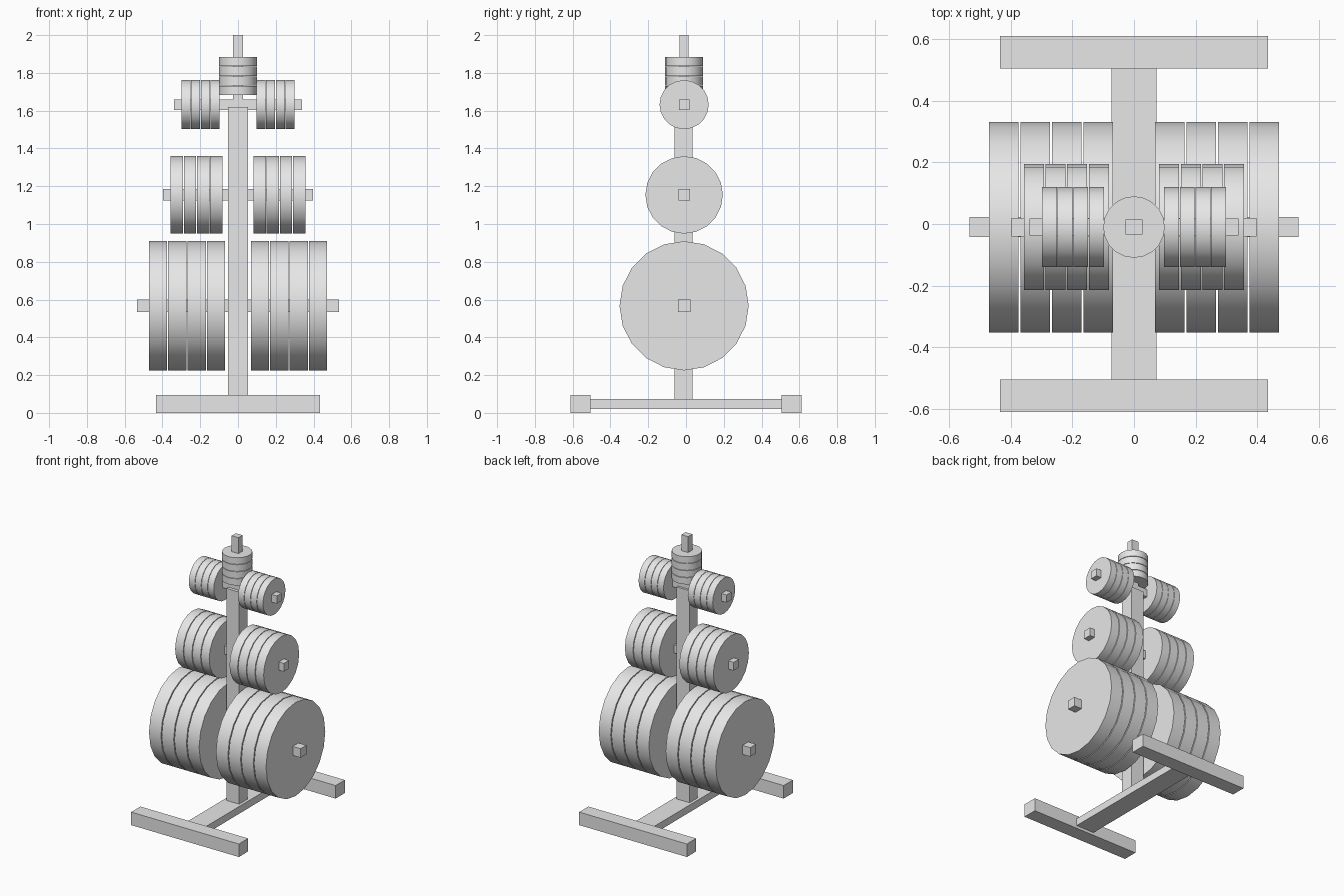
import bpy
from math import pi, radians

cube = bpy.data.objects.get("Cube")
if cube:
    bpy.data.objects.remove(cube, do_unlink=True)

GREY = (0.8, 0.8, 0.8, 1)
steel = bpy.data.materials.new("light_grey")
steel.use_nodes = True
steel.diffuse_color = GREY
steel.node_tree.nodes["Principled BSDF"].inputs["Base Color"].default_value = GREY

CY = -0.01  # the rack's column sits slightly forward of centre


def finish(name):
    obj = bpy.context.object
    obj.name = name
    obj.data.materials.append(steel)
    return obj


def box(name, low, high):
    """Box between two opposite corners."""
    bpy.ops.mesh.primitive_cube_add(
        size=1, location=[(a + b) / 2 for a, b in zip(low, high)])
    obj = finish(name)
    obj.scale = [b - a for a, b in zip(low, high)]
    bpy.ops.object.transform_apply(location=False, rotation=False, scale=True)


def plate(name, radius, width, location, sideways=True):
    """Weight plate with a smooth rim and flat faces."""
    bpy.ops.mesh.primitive_cylinder_add(
        vertices=20, radius=radius, depth=width, location=location,
        rotation=(0, pi / 2 if sideways else 0, 0))
    finish(name)
    bpy.ops.object.shade_smooth_by_angle(angle=radians(35))


# Base: two cross feet joined by a flat beam
for name, y in (("front_foot", -0.558), ("back_foot", 0.558)):
    box(name, (-0.435, y - 0.053, 0), (0.435, y + 0.053, 0.095))
box("base_beam", (-0.073, -0.51, 0.02), (0.073, 0.51, 0.073))

# Upright post
box("post", (-0.052, -0.061, 0.05), (0.052, 0.034, 1.62))

# Tiers: name, height, plate radius, first plate x, pitch, width, bar reach, bar half size
tiers = (
    ("large", 0.567, 0.342, 0.068, 0.1027, 0.096, 0.535, 0.033),
    ("medium", 1.154, 0.205, 0.082, 0.07, 0.065, 0.398, 0.03),
    ("small", 1.632, 0.13, 0.098, 0.051, 0.048, 0.34, 0.028),
)
for size, z, radius, start, pitch, width, reach, half in tiers:
    box(size + "_bar", (-reach, CY - half, z - half), (reach, CY + half, z + half))
    for side, sign in (("left", 1), ("right", -1)):
        for i in range(4):
            x = sign * (start + i * pitch + width / 2)
            plate(f"{size}_plate_{side}_{i + 1}", radius, width, (x, CY, z))

# Upright peg with its stack of plates
box("top_peg", (-0.027, CY - 0.024, 1.6), (0.027, CY + 0.024, 2.0))
for i in range(4):
    plate(f"top_plate_{i + 1}", 0.1, 0.048, (0, CY, 1.706 + i * 0.0513), False)
